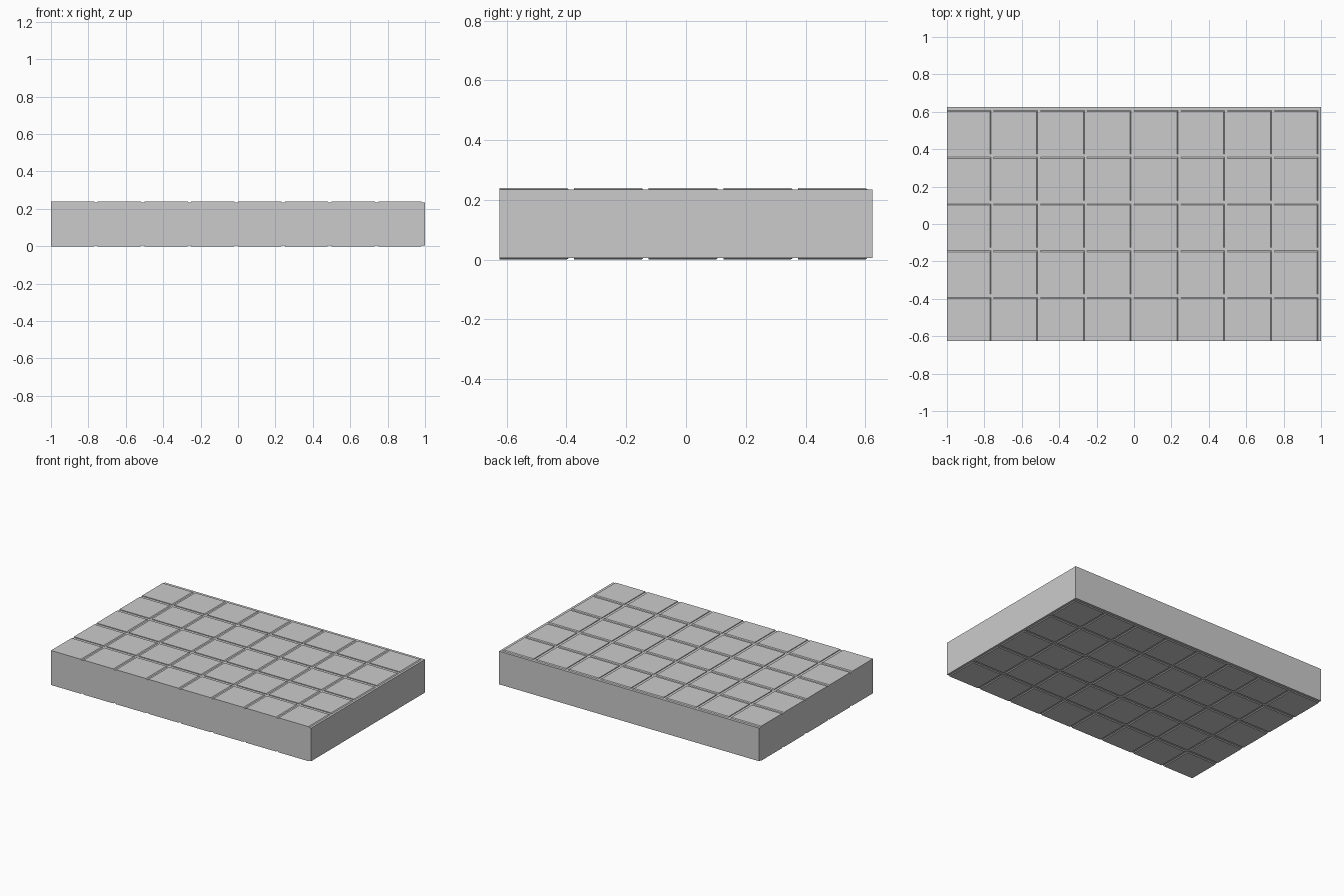
import bpy, bmesh

if "Cube" in bpy.data.objects:
    bpy.data.objects.remove(bpy.data.objects["Cube"])

NX, NY, CELL = 8, 5, 0.25
W, D, H = NX * CELL, NY * CELL, 0.24
LIFT = 0.005      # height of each raised tile above the slab


def new_object(name, bm):
    bmesh.ops.recalc_face_normals(bm, faces=bm.faces)
    mesh = bpy.data.meshes.new(name)
    bm.to_mesh(mesh)
    bm.free()
    ob = bpy.data.objects.new(name, mesh)
    bpy.context.collection.objects.link(ob)
    return ob


def add_block(bm, x0, x1, y0, y1, z0, z1, slope=0.0):
    """Box whose +x and +y sides lean inward toward z1 by slope."""
    verts = bmesh.ops.create_cube(bm, size=1)["verts"]
    for v in verts:
        outer = v.co.z > 0
        s = slope if outer else 0.0
        v.co = (x1 - s if v.co.x > 0 else x0,
                y1 - s if v.co.y > 0 else y0,
                z1 if outer else z0)


# Solid core slab
bm = bmesh.new()
add_block(bm, -W / 2, W / 2, -D / 2, D / 2, LIFT, H - LIFT)
new_object("slab", bm)

# Shallow tiles, grooves falling on the +x and +y side of each cell
for name, z_in, z_out in (("top_tiles", H - LIFT, H),
                          ("bottom_tiles", LIFT, 0.0)):
    bm = bmesh.new()
    for i in range(NX):
        for j in range(NY):
            x, y = -W / 2 + i * CELL, -D / 2 + j * CELL
            zi, zo = (z_in, z_out) if z_out > z_in else (-z_in, -z_out)
            add_block(bm, x, x + 0.235, y, y + 0.232, zi, zo, 0.006)
    if z_out < z_in:
        bmesh.ops.scale(bm, vec=(1, 1, -1), verts=bm.verts)
    new_object(name, bm)
